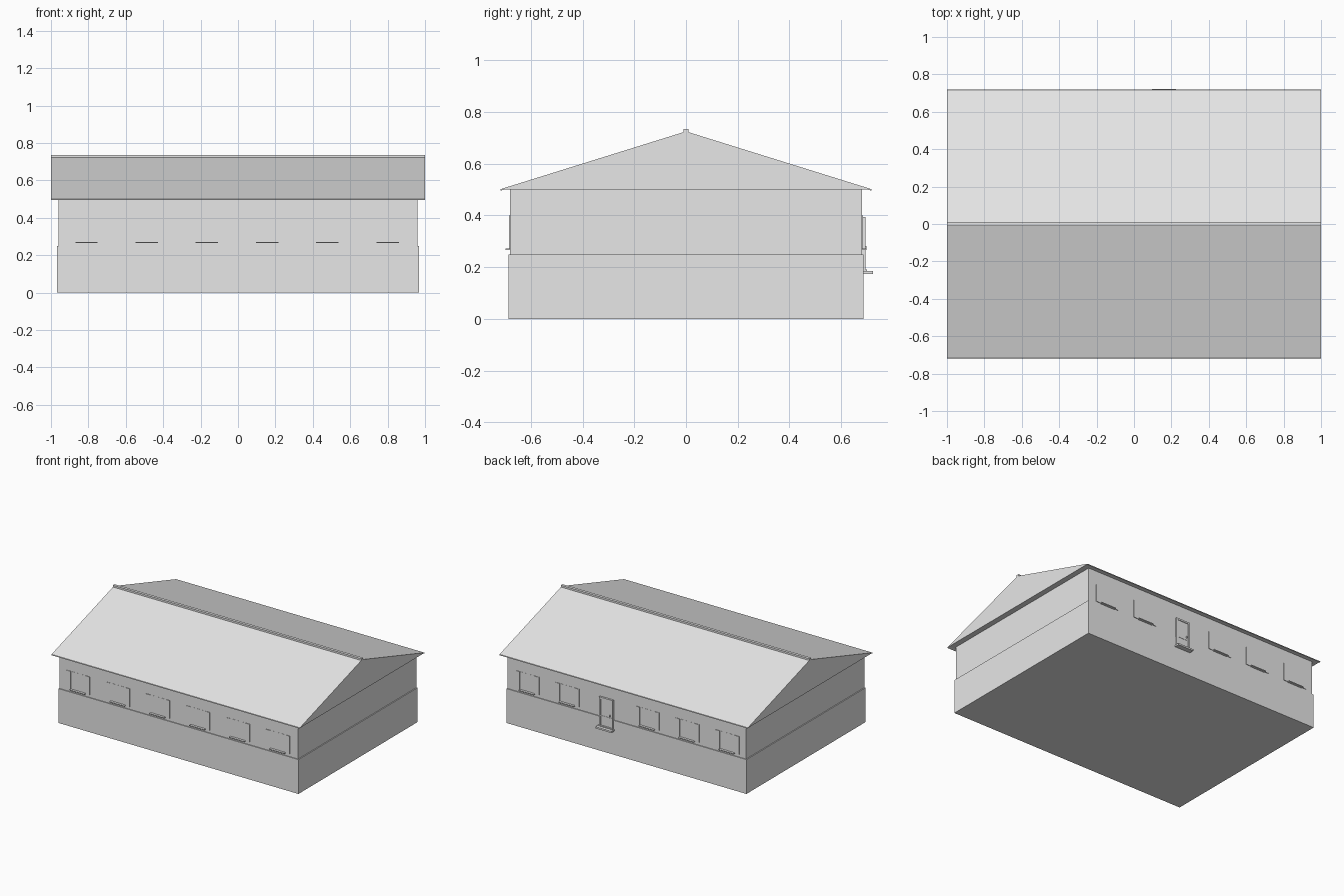
import bpy

cube = bpy.data.objects.get("Cube")
if cube:
    bpy.data.objects.remove(cube, do_unlink=True)

plaster = bpy.data.materials.new("plain_grey")
plaster.use_nodes = True
GREY = (0.8, 0.8, 0.8, 1)
plaster.diffuse_color = GREY
plaster.node_tree.nodes["Principled BSDF"].inputs["Base Color"].default_value = GREY


def add_mesh(name, verts, faces):
    mesh = bpy.data.meshes.new(name)
    mesh.from_pydata(verts, [], faces)
    mesh.materials.append(plaster)
    obj = bpy.data.objects.new(name, mesh)
    bpy.context.collection.objects.link(obj)
    return obj


def extrude_x(name, profile, half):
    """Closed (y, z) profile, anticlockwise seen from +x, swept along x."""
    n = len(profile)
    verts = [(x, y, z) for x in (-half, half) for y, z in profile]
    sides = [(i, (i + 1) % n, n + (i + 1) % n, n + i) for i in range(n)]
    ends = [tuple(reversed(range(n))), tuple(range(n, 2 * n))]
    return add_mesh(name, verts, sides + ends)


def box(name, x, y, z):
    """Box from (min, max) ranges."""
    y0, y1 = sorted(y)
    obj = extrude_x(name, [(y0, z[0]), (y1, z[0]), (y1, z[1]), (y0, z[1])],
                    (x[1] - x[0]) / 2)
    obj.location.x = (x[0] + x[1]) / 2
    return obj


WALL = 0.68      # upper wall half depth
EAVE = 0.5

# Walls: a slightly wider base below the upper storey
box("base_wall", (-0.967, 0.967), (-0.686, 0.686), (0, 0.25))
box("upper_wall", (-0.96, 0.96), (-WALL, WALL), (0.25, EAVE))

# Roof with flat soffit, drooping eave lips and ridge cap
extrude_x("roof", [(-0.718, 0.496), (-0.7, EAVE), (0.7, EAVE), (0.718, 0.496),
                   (0.716, 0.502), (0, 0.725), (-0.716, 0.502)], 1)
box("ridge_cap", (-1, 1), (-0.01, 0.01), (0.715, 0.735))


# Windows with shutters and sills
def window(x, side):
    tag = "front" if side < 0 else "back"
    face = side * WALL
    box(tag + "_window_pane", (x - 0.06, x + 0.06),
        (face, face + side * 0.001), (0.27, 0.4))
    for s in (-1, 1):
        edges = sorted((x + s * 0.06, x + s * 0.095))
        box(tag + "_shutter", edges, (face, face + side * 0.004), (0.27, 0.4))
    box(tag + "_sill", (x - 0.06, x + 0.06),
        (face, face + side * 0.018), (0.266, 0.272))


DOOR_X = 0.16
for i in range(6):
    wx = -0.81 + i * 0.322
    window(wx, -1)
    if i != 3:
        window(wx, 1)

# Back door: slab, frame, middle rail, handle and step
box("door_slab", (DOOR_X - 0.05, DOOR_X + 0.05), (WALL, 0.689), (0.185, 0.385))
for s in (-1, 1):
    jamb = sorted((DOOR_X + s * 0.044, DOOR_X + s * 0.056))
    box("door_jamb", jamb, (WALL, 0.694), (0.185, 0.395))
box("door_head", (DOOR_X - 0.056, DOOR_X + 0.056), (WALL, 0.694), (0.383, 0.395))
box("door_rail", (DOOR_X - 0.044, DOOR_X + 0.044), (WALL, 0.691), (0.255, 0.262))
box("door_handle", (DOOR_X - 0.036, DOOR_X - 0.028), (WALL, 0.698), (0.272, 0.282))
box("door_threshold", (DOOR_X - 0.056, DOOR_X + 0.056), (WALL, 0.7), (0.185, 0.191))
box("door_step", (DOOR_X - 0.064, DOOR_X + 0.064), (WALL, 0.722), (0.173, 0.185))
